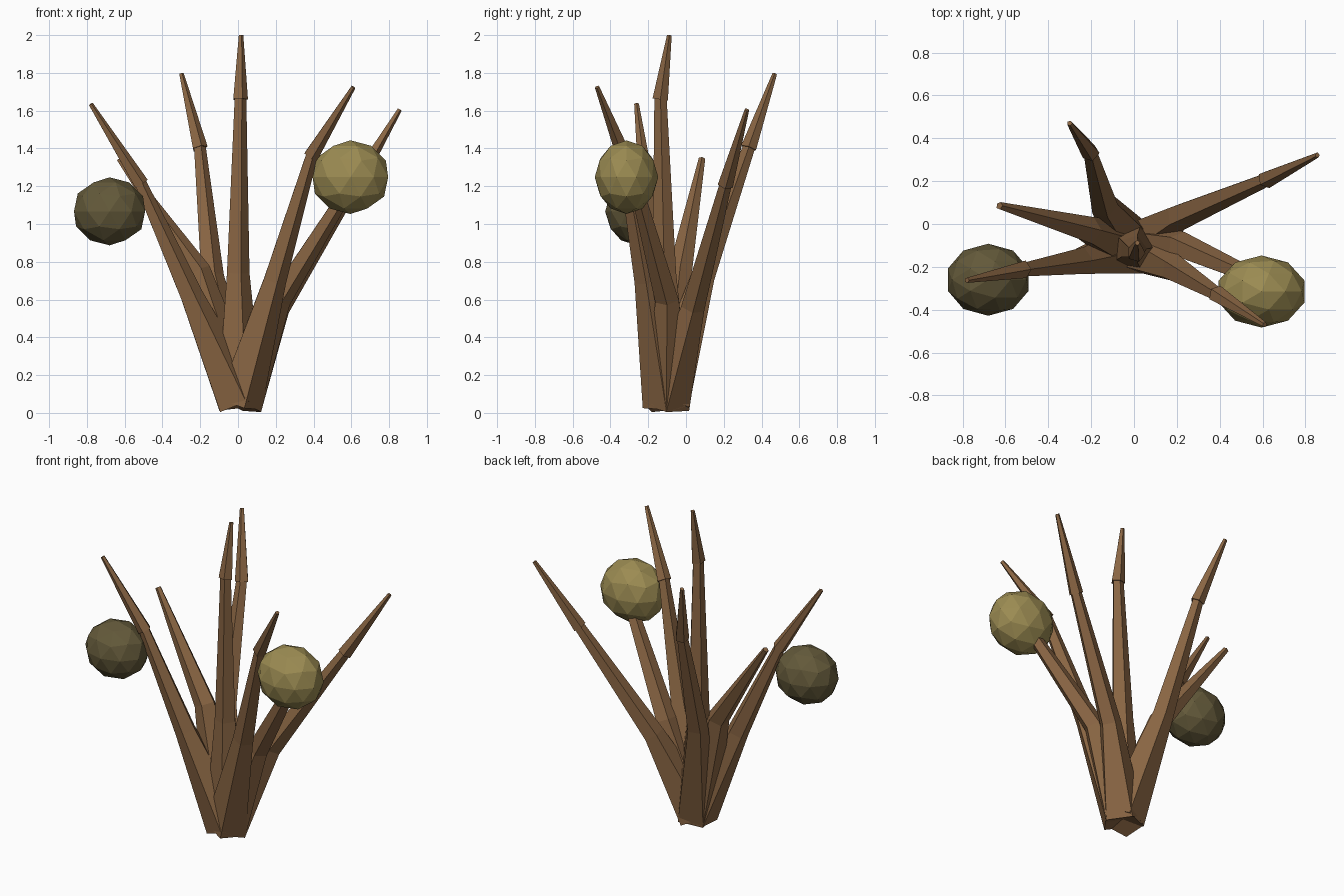
import bpy, bmesh, math
from mathutils import Vector, Matrix

if "Cube" in bpy.data.objects:
    bpy.data.objects.remove(bpy.data.objects["Cube"])


def material(name, rgb):
    m = bpy.data.materials.new(name)
    m.diffuse_color = (*rgb, 1)
    m.use_nodes = True
    m.node_tree.nodes["Principled BSDF"].inputs["Base Color"].default_value = m.diffuse_color
    return m


BARK = material("bark brown", (0.25, 0.13, 0.056))
LIGHT = material("light olive", (0.33, 0.26, 0.085))
DARK = material("dark olive", (0.125, 0.10, 0.042))
SIDES = 5


def finish(bm, name, mat):
    bmesh.ops.recalc_face_normals(bm, faces=bm.faces)
    me = bpy.data.meshes.new(name)
    bm.to_mesh(me)
    bm.free()
    me.materials.append(mat)
    ob = bpy.data.objects.new(name, me)
    bpy.context.collection.objects.link(ob)
    return ob


def tapered_tube(name, points, radii, mat):
    """Flat-faced tube along points, with closed ends."""
    pts = [Vector(p) for p in points]
    bm = bmesh.new()
    rings = []
    for i, (p, r) in enumerate(zip(pts, radii)):
        d = (pts[min(i + 1, len(pts) - 1)] - pts[max(i - 1, 0)]).normalized()
        u = Vector((0, 1, 0)).cross(d).normalized()
        v = d.cross(u)
        rings.append([bm.verts.new(p + r * (math.cos(a) * u + math.sin(a) * v))
                      for a in (2 * math.pi * k / SIDES for k in range(SIDES))])
    for a, b in zip(rings, rings[1:]):
        for k in range(SIDES):
            n = (k + 1) % SIDES
            bm.faces.new((a[k], a[n], b[n], b[k]))
    bm.faces.new(rings[0][::-1])
    bm.faces.new(rings[-1])
    return finish(bm, name, mat)


# Branches: bend point, upper end, optional pointed tip
ROOT = (0, -0.105, 0.055)
branches = {
    "left": ((-0.25, -0.17, 0.62), (-0.52, -0.212, 1.22), (-0.78, -0.262, 1.635)),
    "back": ((-0.14, 0.09, 0.72), (-0.205, 0.335, 1.41), (-0.30, 0.47, 1.795)),
    "centre": ((-0.005, -0.115, 0.74), (0.01, -0.135, 1.67), (0.015, -0.088, 2.0)),
    "front_right": ((0.19, -0.21, 0.70), (0.39, -0.33, 1.37), (0.61, -0.47, 1.725)),
    "back_right": ((0.21, 0.035, 0.56), (0.62, 0.21, 1.215), (0.855, 0.322, 1.605)),
    "back_left": ((-0.21, -0.03, 0.75), (-0.628, 0.085, 1.345), None),
    "fruiting": ((0.215, -0.10, 0.60), (0.56, -0.25, 1.15), None),
}
for name, (bend, end, tip) in branches.items():
    top_r = 0.034 if tip else (0.038 if name == "fruiting" else 0.018)
    tapered_tube(name + "_branch", (ROOT, bend, end), (0.132, 0.066, top_r), BARK)
    if tip:
        start = Vector(end) - (Vector(tip) - Vector(end)).normalized() * 0.01
        tapered_tube(name + "_tip", (start, tip), (0.043, 0.013), BARK)


# Faceted leaf clumps
def clump(name, centre, size, mat):
    bm = bmesh.new()
    bmesh.ops.create_icosphere(bm, subdivisions=2, radius=1,
                               matrix=Matrix.LocRotScale(Vector(centre), None, Vector(size)))
    finish(bm, name, mat)


clump("right_leaf_clump", (0.595, -0.315, 1.248), (0.21, 0.168, 0.195), LIGHT)
clump("left_leaf_clump", (-0.68, -0.26, 1.067), (0.198, 0.168, 0.18), DARK)
